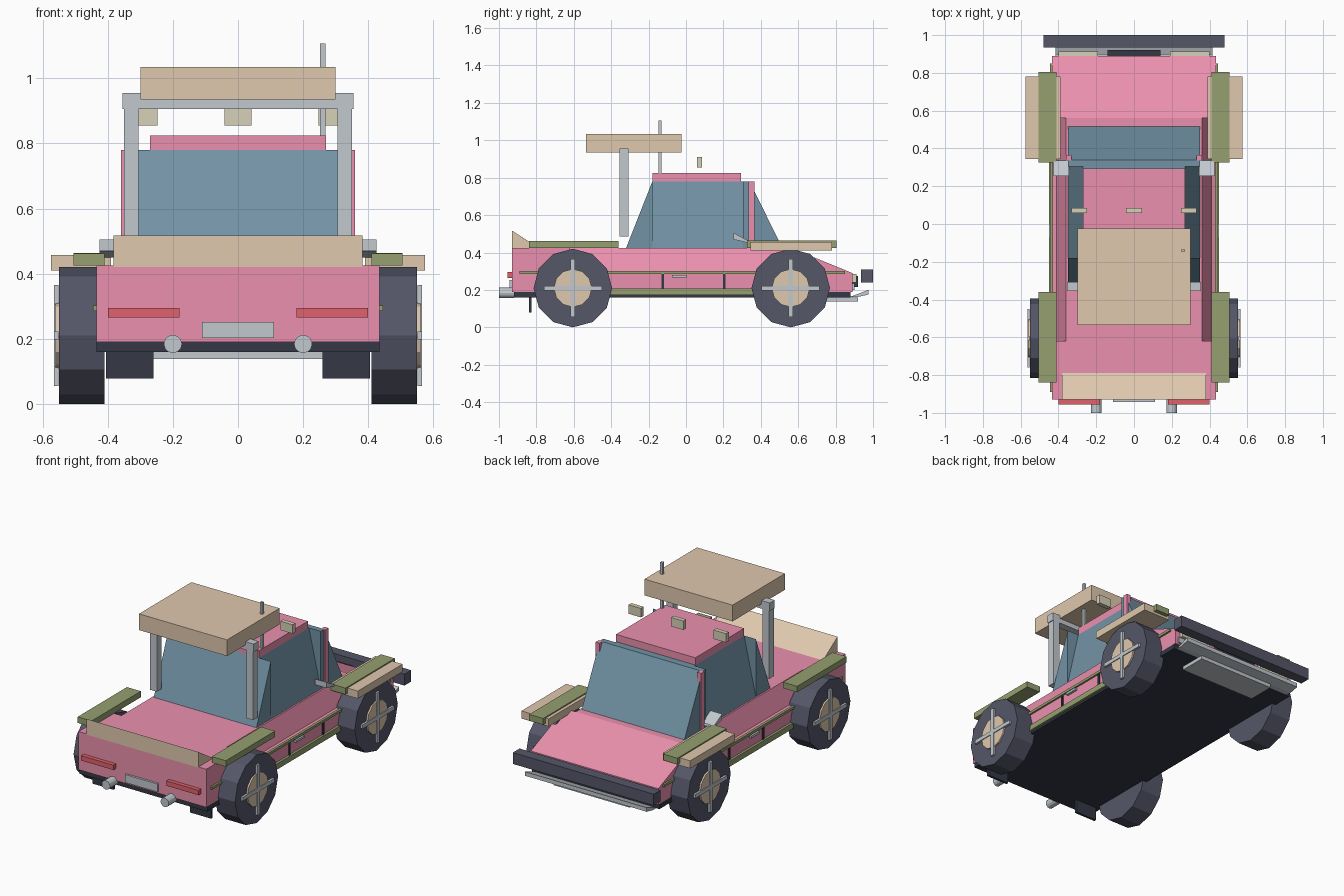
import bpy, bmesh, math
from mathutils import Matrix, Vector

if "Cube" in bpy.data.objects:
    bpy.data.objects.remove(bpy.data.objects["Cube"])

COLORS = {
    "pink": (0.83, 0.28, 0.42), "tyre": (0.09, 0.095, 0.14), "dark": (0.035, 0.04, 0.06),
    "glass": (0.17, 0.29, 0.38), "cream": (0.74, 0.58, 0.42), "olive": (0.30, 0.35, 0.16),
    "grey": (0.54, 0.58, 0.62), "lamp": (0.68, 0.64, 0.48), "red": (0.75, 0.12, 0.15),
}
mats = {}
for key, c in COLORS.items():
    mats[key] = bpy.data.materials.new(key)
    mats[key].diffuse_color = (*c, 1)


def finish(name, bm, color):
    bmesh.ops.recalc_face_normals(bm, faces=bm.faces)
    me = bpy.data.meshes.new(name)
    bm.to_mesh(me)
    bm.free()
    me.materials.append(mats[color])
    ob = bpy.data.objects.new(name, me)
    bpy.context.collection.objects.link(ob)
    return ob


def box(name, color, x, y, z, mirror=False):
    """Box from (min, max) ranges, optionally repeated on the other side."""
    for s in ((1, -1) if mirror else (1,)):
        bm = bmesh.new()
        size = Vector((x[1] - x[0], y[1] - y[0], z[1] - z[0]))
        mid = Vector((s * (x[0] + x[1]) / 2, sum(y) / 2, sum(z) / 2))
        bmesh.ops.create_cube(bm, size=1, matrix=Matrix.Translation(mid) @ Matrix.Diagonal((*size, 1)))
        finish(name, bm, color)


def prism(name, color, pts, lo, hi, axis="x"):
    """Extrude a (y, z) profile along x, or an (x, z) profile along y."""
    bm = bmesh.new()
    f = lambda p, t: (t, p[0], p[1]) if axis == "x" else (p[0], t, p[1])
    a = [bm.verts.new(f(p, lo)) for p in pts]
    b = [bm.verts.new(f(p, hi)) for p in pts]
    bm.faces.new(a)
    bm.faces.new(b[::-1])
    n = len(pts)
    for i in range(n):
        bm.faces.new((a[i], a[(i + 1) % n], b[(i + 1) % n], b[i]))
    finish(name, bm, color)


def cylinder(name, color, r, length, loc, axis, sides):
    bm = bmesh.new()
    rot = Matrix.Rotation(math.pi / 2, 4, "Y" if axis == "x" else "X")
    bmesh.ops.create_cone(bm, cap_ends=True, segments=sides, radius1=r, radius2=r,
                          depth=length, matrix=Matrix.Translation(loc) @ rot)
    finish(name, bm, color)


# Body: rear deck, tapered middle, sloping hood
box("rear_body", "pink", (-.435, .435), (-.93, -.62), (.19, .425))
half = [(.435, .19), (.435, .29), (.41, .30), (.36, .425)]
prism("middle_body", "pink", half + [(-x, z) for x, z in reversed(half)], -.62, .56, "y")
prism("hood", "pink", [(.56, .19), (.89, .19), (.89, .29), (.56, .425)], -.435, .435)
box("chassis", "dark", (-.435, .435), (-.92, .88), (.16, .192))

# Cabin
prism("rear_window", "glass", [(-.32, .425), (-.18, .425), (-.18, .78)], -.35, .35)
prism("windshield", "glass", [(.305, .425), (.515, .425), (.34, .78), (.305, .78)], -.35, .35)
prism("side_windows", "glass", [(-.35, .425), (.35, .425), (.27, .78), (-.27, .78)], -.18, .305, "y")
box("roof", "pink", (-.27, .27), (-.18, .295), (.78, .825))
box("windshield_pillar", "pink", (.332, .36), (.335, .366), (.425, .78), True)

# Roll bar, roof box, antenna and roof lamps
box("roll_bar_post", "grey", (.305, .35), (-.355, -.308), (.485, .91), True)
box("roll_bar_top", "grey", (-.355, .355), (-.355, -.308), (.905, .955))
box("roof_box", "cream", (-.3, .3), (-.535, -.025), (.935, 1.035))
box("antenna", "grey", (.252, .268), (-.148, -.132), (.78, 1.107))
for x in (-.29, 0, .29):
    box("roof_lamp", "lamp", (x - .042, x + .042), (.058, .085), (.855, .91))

# Fenders and rear spoiler
box("rear_fender", "olive", (.41, .505), (-.84, -.36), (.425, .462), True)
box("front_fender", "olive", (.41, .505), (.325, .805), (.425, .464), True)
box("fender_flare", "cream", (.39, .575), (.345, .78), (.41, .457), True)
prism("spoiler", "cream", [(-.93, .42), (-.78, .42), (-.93, .517)], -.382, .382)

# Side trim, doors and mirrors
box("side_stripe", "olive", (.43, .446), (-.89, .85), (.286, .302), True)
box("side_sill", "olive", (.425, .45), (-.42, .37), (.172, .207), True)
for y in (-.125, .205):
    box("door_gap", "dark", (.43, .441), (y - .007, y + .007), (.207, .284), True)
box("door_handle", "grey", (.43, .45), (-.075, .005), (.266, .28), True)
for s in (-1, 1):
    prism("mirror", "grey", [(.255, .505), (.255, .47), (.34, .45), (.335, .462)], s * .345, s * .425)

# Wheels with hubs and cross spokes
for s in (-1, 1):
    for y in (-.605, .56):
        cylinder("tyre", "tyre", .21, .14, (s * .48, y, .21), "x", 12)
        cylinder("hub", "cream", .102, .03, (s * .545, y, .21), "x", 12)
        for dy, dz in ((.155, .012), (.012, .155)):
            x = sorted((s * .552, s * .565))
            box("wheel_spoke", "grey", x, (y - dy, y + dy), (.21 - dz, .21 + dz))

# Nose (+y end)
box("nose_bumper", "tyre", (-.48, .48), (.935, 1.0), (.24, .31))
box("grille_bar", "grey", (-.415, .415), (.885, .90), (.20, .235))
box("grille", "dark", (-.14, .14), (.885, .92), (.215, .275))
box("headlight", "lamp", (.19, .40), (.885, .912), (.24, .285), True)
prism("splitter", "grey", [(.875, .162), (.915, .162), (.975, .175), (.975, .2)], -.415, .415)
box("skid_plate", "grey", (-.26, .26), (.75, .92), (.138, .16))

# Tail (-y end)
box("tail_light", "red", (.18, .40), (-.955, -.925), (.265, .295), True)
box("tail_plate", "grey", (-.11, .11), (-.943, -.925), (.203, .252))
box("mud_flap", "dark", (.26, .405), (-.84, -.825), (.078, .165), True)
for s in (-1, 1):
    cylinder("exhaust", "grey", .028, .08, (s * .2, -.96, .184), "y", 12)

for m in bpy.data.materials:
    if m.users and not m.is_grease_pencil:
        m.use_nodes = True
        m.node_tree.nodes["Principled BSDF"].inputs["Base Color"].default_value = m.diffuse_color
